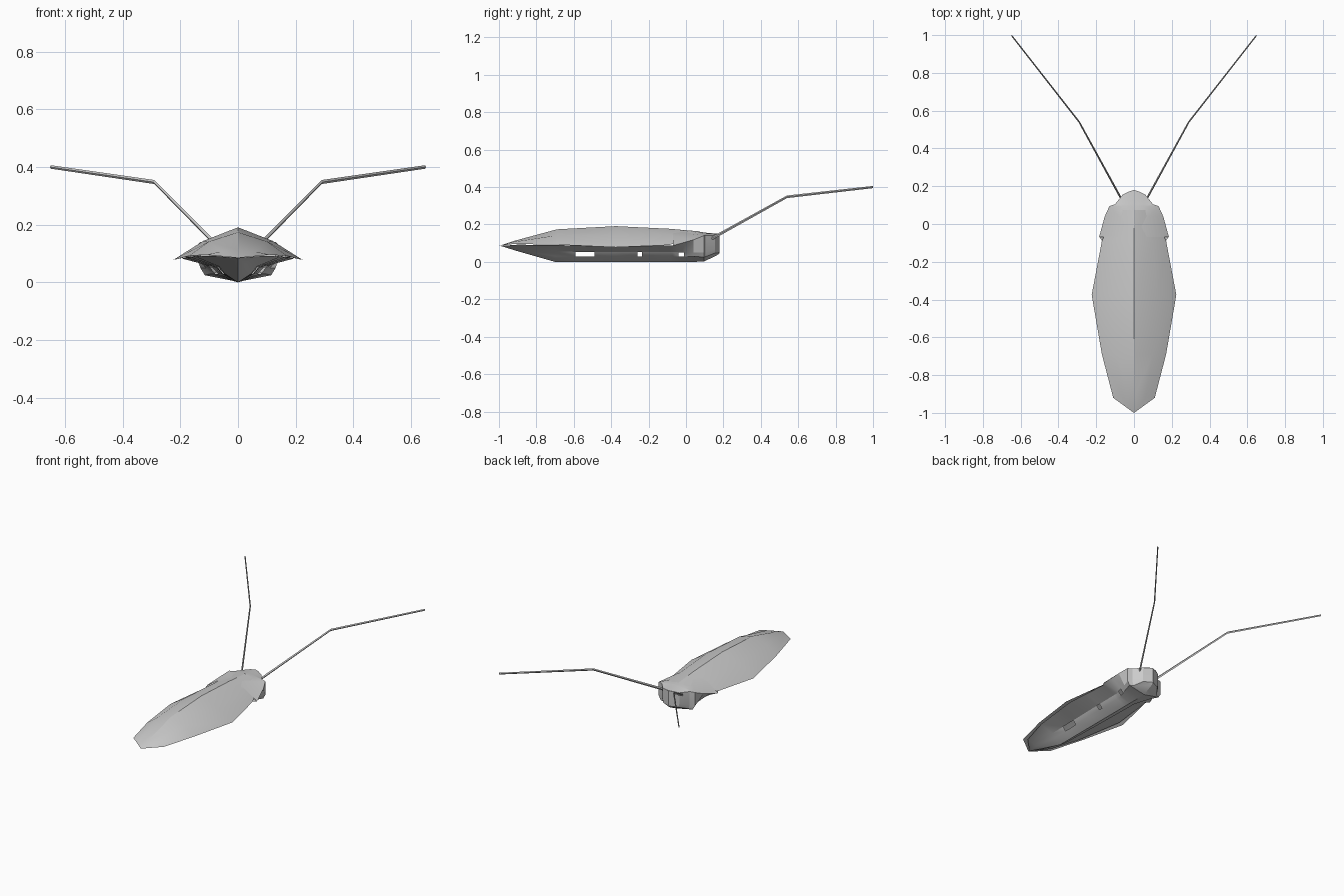
import bpy, bmesh
from mathutils import Vector

if "Cube" in bpy.data.objects:
    bpy.data.objects.remove(bpy.data.objects["Cube"])


def finish(name, bm, angle=0.42):
    bmesh.ops.remove_doubles(bm, verts=bm.verts, dist=0.0004)
    bmesh.ops.recalc_face_normals(bm, faces=bm.faces)
    me = bpy.data.meshes.new(name)
    bm.to_mesh(me)
    bm.free()
    ob = bpy.data.objects.new(name, me)
    bpy.context.collection.objects.link(ob)
    bpy.ops.object.select_all(action='DESELECT')
    ob.select_set(True)
    bpy.context.view_layer.objects.active = ob
    bpy.ops.object.shade_smooth_by_angle(angle=angle)
    return ob


def loft(name, sections, skip=()):
    """Skin half sections on both sides; skip holds (section, strip) openings."""
    bm = bmesh.new()
    for s in (1, -1):
        rows = [[bm.verts.new((s * x, y, z)) for x, y, z in sec] for sec in sections]
        for i in range(len(rows) - 1):
            for j in range(len(rows[0]) - 1):
                if (i, j) not in skip:
                    bm.faces.new((rows[i][j], rows[i + 1][j],
                                  rows[i + 1][j + 1], rows[i][j + 1]))
    return finish(name, bm)


# Wing case: ridge height, shoulder x/z, rim x/z at each station
wing = [(-1.0, .085, 0, .085, 0, .085),
        (-.92, .112, .06, .107, .11, .096),
        (-.69, .174, .10, .142, .17, .092),
        (-.375, .191, .12, .144, .224, .078),
        (-.09, .177, .10, .142, .17, .09),
        (.075, .163, .05, .155, .09, .142)]
loft("wing_case", [[(0, y, r), (mx, y, mz), (ex, y, ez)]
                   for y, r, mx, mz, ex, ez in wing])

# Neck shield and top of the head
loft("neck_shield", [
    [(0, -.07, .174), (.105, -.07, .141), (.185, -.07, .087)],
    [(0, .04, .162), (.08, .04, .148), (.155, .04, .118)],
    [(0, .095, .158), (.06, .095, .152), (.13, .095, .14)],
    [(0, .105, .156), (.05, .105, .152), (.10, .105, .142)],
    [(0, .18, .15), (.03, .17, .148), (.06, .155, .142)],
    [(0, .18, .15)] * 3])

# Belly and head sides: rim, upper side, lower side, keel, with leg openings
keys = [[(0, -.99, .085)] * 4,
        [(.09, -.9, .092), (.04, -.9, .075), (.025, -.9, .065), (0, -.9, .057)],
        [(.15, -.7, .09), (.065, -.7, .055), (.045, -.7, .03), (0, -.7, 0)],
        [(.195, -.375, .083), (.075, -.375, .052), (.055, -.375, .03), (0, -.375, 0)],
        [(.168, -.09, .088), (.08, -.09, .052), (.06, -.09, .03), (0, -.09, 0)],
        [(.182, -.07, .087), (.08, -.07, .052), (.06, -.07, .03), (0, -.07, 0)],
        [(.155, .04, .118), (.11, .04, .05), (.095, .04, .03), (0, .04, 0)],
        [(.13, .095, .14), (.13, .095, .05), (.115, .095, .025), (0, .095, .002)],
        [(.10, .105, .142), (.10, .105, .05), (.09, .105, .028), (0, .105, .006)],
        [(.06, .155, .142), (.06, .155, .07), (.055, .155, .047), (0, .165, .035)],
        [(0, .18, .15), (0, .18, .08), (0, .18, .05), (0, .178, .045)]]


def cut(y):
    for a, b in zip(keys, keys[1:]):
        if a[0][1] <= y <= b[0][1]:
            t = (y - a[0][1]) / (b[0][1] - a[0][1])
            return [tuple(Vector(p).lerp(Vector(q), t)) for p, q in zip(a, b)]


openings = [-.59, -.26, -.04]
rows = keys + [cut(y) for y in openings + [-.49, -.235, -.01]]
rows.sort(key=lambda r: r[0][1])
skip = {(i, 1) for i, r in enumerate(rows)
        if any(abs(r[0][1] - y) < 1e-4 for y in openings)}
loft("belly_and_head", rows, skip)

# Antennae: bent thin tubes
for s, side in ((1, "right"), (-1, "left")):
    bm = bmesh.new()
    path = [(.06, .12, .115, .009), (.29, .54, .348, .007), (.648, .998, .4, .006)]
    rings = []
    for x, y, z, r in path:
        rings.append([bm.verts.new((s * (x + dx * r * .5), y - dx * r * .3, z + dz * r))
                      for dx, dz in ((1, 0), (0, 1), (-1, 0), (0, -1))])
    for a, b in zip(rings, rings[1:]):
        for k in range(4):
            n = (k + 1) % 4
            bm.faces.new((a[k], a[n], b[n], b[k]))
    bm.faces.new(rings[0])
    bm.faces.new(rings[-1])
    finish("antenna_" + side, bm)
